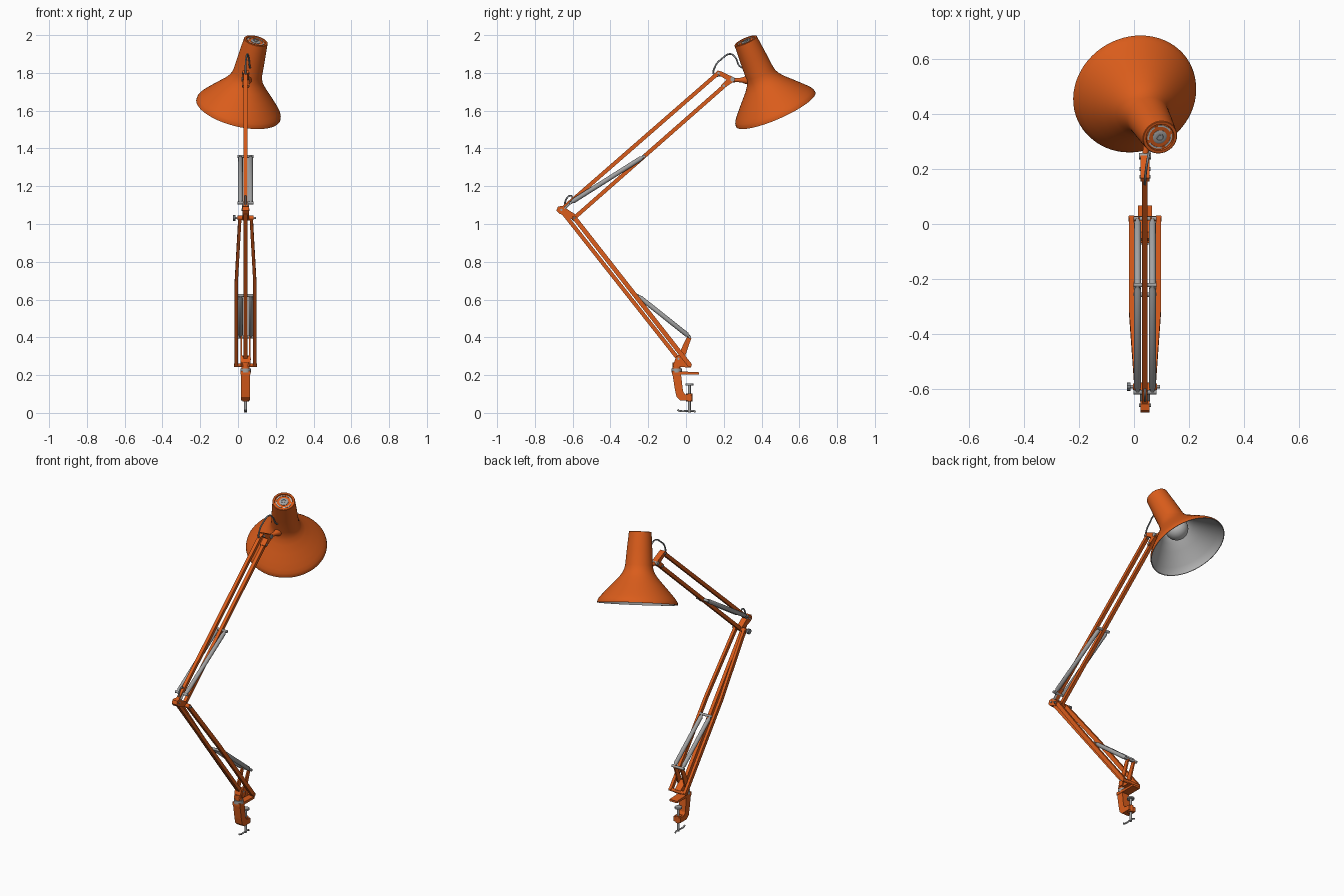
import bpy, bmesh, math
from mathutils import Vector, Matrix

if "Cube" in bpy.data.objects:
    bpy.data.objects.remove(bpy.data.objects["Cube"])

X = 0.04  # the arm stands in the plane x = 0.04


def mat(name, c):
    m = bpy.data.materials.new(name)
    m.diffuse_color = (*c, 1)
    m.use_nodes = True
    m.node_tree.nodes["Principled BSDF"].inputs["Base Color"].default_value = m.diffuse_color
    return m


ORANGE = mat("orange paint", (0.70, 0.108, 0.011))
METAL = mat("grey metal", (0.36, 0.36, 0.36))
CABLE = mat("grey cable", (0.25, 0.27, 0.29))
INNER = mat("shade lining", (0.45, 0.45, 0.45))
GLASS = mat("bulb glass", (0.52, 0.52, 0.52))


def finish(name, bm, mats, smooth=True):
    bmesh.ops.remove_doubles(bm, verts=bm.verts, dist=1e-5)
    bmesh.ops.recalc_face_normals(bm, faces=bm.faces)
    me = bpy.data.meshes.new(name)
    bm.to_mesh(me)
    bm.free()
    for m in mats:
        me.materials.append(m)
    ob = bpy.data.objects.new(name, me)
    bpy.context.collection.objects.link(ob)
    if smooth:
        bpy.ops.object.select_all(action='DESELECT')
        ob.select_set(True)
        bpy.context.view_layer.objects.active = ob
        bpy.ops.object.shade_smooth_by_angle(angle=math.radians(35))
    return ob


def lathe(name, profile, origin, axis, mats, n=24, pick=lambda i, k: 0):
    """Spin (radius, distance) points about an axis; pick gives the material per segment and step."""
    bm = bmesh.new()
    M = Matrix.Translation(origin) @ Vector(axis).to_track_quat('Z', 'Y').to_matrix().to_4x4()
    rings = [[bm.verts.new(M @ Vector((r * math.cos(2 * math.pi * k / n), r * math.sin(2 * math.pi * k / n), t)))
              for k in range(n)] if r > 0 else [bm.verts.new(M @ Vector((0, 0, t)))] for r, t in profile]
    for i, (a, b) in enumerate(zip(rings, rings[1:])):
        for k in range(n):
            j = (k + 1) % n
            vs = [a[k % len(a)], a[j % len(a)], b[j % len(b)], b[k % len(b)]]
            bm.faces.new(list(dict.fromkeys(vs))).material_index = pick(i, k)
    return finish(name, bm, mats)


def rod(name, p, q, r, m, n=16):
    p, q = Vector(p), Vector(q)
    L = (q - p).length
    return lathe(name, [(0, 0), (r, 0), (r, L), (0, L)], p, q - p, [m], n)


def pin(name, y, z, half, r, m=METAL):
    return rod(name, (X - half, y, z), (X + half, y, z), r, m)


def plate(name, pts, x0, x1, m):
    """Flat (y, z) outline made thick along x."""
    bm = bmesh.new()
    a = [bm.verts.new((x0, y, z)) for y, z in pts]
    b = [bm.verts.new((x1, y, z)) for y, z in pts]
    bm.faces.new(a)
    bm.faces.new(b)
    for i in range(len(pts)):
        j = (i + 1) % len(pts)
        bm.faces.new((a[i], a[j], b[j], b[i]))
    return finish(name, bm, [m], False)


def bar(name, path, w, h, m):
    """Rectangular bar through points, w wide along x and h deep across."""
    bm = bmesh.new()
    P = [Vector(p) for p in path]
    d = (P[-1] - P[0]).normalized()
    u = Vector((0, -d.z, d.y)).normalized() * h / 2
    s = Vector((w / 2, 0, 0))
    rings = [[bm.verts.new(p + o) for o in (s + u, u - s, -s - u, s - u)] for p in P]
    for a, b in zip(rings, rings[1:]):
        for k in range(4):
            bm.faces.new((a[k], a[(k + 1) % 4], b[(k + 1) % 4], b[k]))
    bm.faces.new(rings[0])
    bm.faces.new(rings[-1])
    return finish(name, bm, [m], False)


def wire(name, pts, r, m):
    cu = bpy.data.curves.new(name, 'CURVE')
    cu.dimensions = '3D'
    cu.bevel_depth = r
    cu.bevel_resolution = 2
    cu.resolution_u = 6
    cu.use_fill_caps = True
    sp = cu.splines.new('BEZIER')
    sp.bezier_points.add(len(pts) - 1)
    for bp, p in zip(sp.bezier_points, pts):
        bp.co = p
        bp.handle_left_type = bp.handle_right_type = 'AUTO'
    cu.materials.append(m)
    ob = bpy.data.objects.new(name, cu)
    bpy.context.collection.objects.link(ob)


# clamp: C-shaped body, table plate, screw and handle
plate("clamp_body", [(-.074, .22), (-.03, .22), (-.026, .2), (-.016, .115), (-.005, .098), (.032, .095),
                     (.032, .066), (-.03, .066), (-.05, .085), (-.058, .12)], X - .024, X + .024, ORANGE)
plate("clamp_table_plate", [(-.074, .222), (.068, .215), (.068, .203), (-.074, .203)], X - .026, X + .026, ORANGE)
rod("clamp_screw", (X, .018, .003), (X, .018, .15), .0075, METAL)
rod("clamp_pad", (X, .018, .146), (X, .018, .156), .021, METAL)
rod("clamp_screw_nut", (X, .018, .06), (X, .018, .102), .017, ORANGE)
wire("clamp_handle", [(X, -.045, .016), (X, -.035, .011), (X, .018, .0105), (X, .04, .01), (X, .05, .005)],
     .005, METAL)
rod("swivel_collar", (X, -.05, .215), (X, -.05, .236), .028, METAL, 24)
rod("swivel_socket", (X, -.05, .236), (X, -.05, .268), .022, ORANGE, 24)

# base bracket with upright spring holders
plate("base_block", [(-.07, .245), (.026, .24), (.026, .262), (-.03, .305), (-.052, .3)], X - .02, X + .02, ORANGE)
for s in (-1, 1):
    x = X + s * .022
    plate("bracket_side", [(-.052, .25), (-.025, .25), (-.005, .3), (.028, .395), (.022, .412), (.008, .408),
                           (-.056, .275)], x - .004, x + .004, ORANGE)
pin("base_front_pin", -.04, .287, .028, .006)
pin("base_rear_pin", .02, .252, .06, .01, ORANGE)
pin("lower_spring_anchor", .02, .402, .042, .008)

# lower arm: central bar and a tapering pair
bar("lower_centre_bar", [(X, -.04, .285), (X, -.655, 1.065)], .02, .021, ORANGE)
for s in (-1, 1):
    a, b = Vector((X + s * .049, .022, .25)), Vector((X + s * .03, -.592, 1.035))
    mid = a.lerp(b, .57)
    mid.x = a.x
    bar("lower_side_bar", [a, mid, b], .017, .024, ORANGE)

# elbow
plate("elbow_plate", [(-.686, 1.072), (-.678, 1.092), (-.655, 1.096), (-.585, 1.05), (-.576, 1.03),
                      (-.592, 1.018), (-.64, 1.045), (-.672, 1.055)], X - .017, X + .017, ORANGE)
pin("elbow_upper_pin", -.66, 1.075, .021, .006)
pin("elbow_lower_pin", -.592, 1.032, .043, .012, ORANGE)
pin("elbow_lower_axle", -.592, 1.032, .054, .006)
rod("elbow_knob", (X - .066, -.592, 1.032), (X - .052, -.592, 1.032), .016, CABLE, 10)
wire("elbow_cable", [(X, -.645, 1.085), (X, -.632, 1.135), (X, -.612, 1.15), (X, -.59, 1.13), (X, -.575, 1.14)],
     .0045, CABLE)
pin("upper_spring_anchor", -.612, 1.112, .042, .008)
for s in (-1, 1):
    rod("spring_strut", (X + s * .012, -.645, 1.08), (X + s * .012, -.612, 1.112), .006, METAL)

# upper arm
bar("upper_top_bar", [(X, -.66, 1.075), (X, .175, 1.803)], .02, .021, ORANGE)
bar("upper_bottom_bar", [(X, -.592, 1.032), (X, .215, 1.742)], .02, .021, ORANGE)

# paired tension springs with narrowed ends
for label, p, q in (("lower", (.02, .402), (-.257, .622)), ("upper", (-.612, 1.112), (-.222, 1.358))):
    pin(label + "_spring_crossbar", *q, .042, .008)
    for s in (-1, 1):
        a, b = Vector((X + s * .027, *p)), Vector((X + s * .027, *q))
        L = (b - a).length
        lathe(label + "_spring", [(0, 0), (.008, 0), (.008, .012), (.0125, .02), (.0125, L - .02),
                                  (.008, L - .012), (.008, L), (0, L)], a, b - a, [METAL], 16)

# head bracket
plate("head_bracket", [(.155, 1.8), (.168, 1.812), (.186, 1.808), (.255, 1.775), (.258, 1.757), (.205, 1.722),
                       (.188, 1.72), (.184, 1.732), (.215, 1.763)], X - .017, X + .017, ORANGE)
pin("head_top_pin", .172, 1.798, .02, .007)
pin("head_bottom_pin", .2, 1.732, .02, .007)
pin("head_tilt_pin", .247, 1.766, .022, .012)
lathe("head_stalk", [(0, 0), (.012, 0), (.011, .03), (.013, .05), (.022, .075), (.022, .1), (0, .1)],
      (X, .245, 1.762), (.012, .095, 0), [ORANGE], 20)

# shade: one closed shell with a grey lining, straight cone and a crisp lip
CAP = Vector((.095, .315, 1.971))
AXIS = Vector((-.227, .391, -.892)).normalized()
outer = [(0, .006), (.05, .006), (.052, 0), (.062, 0), (.064, .002), (.072, .1), (.078, .19), (.083, .214),
         (.093, .236), (.112, .262), (.148, .301), (.182, .338), (.208, .367), (.221, .384), (.227, .395),
         (.2295, .409)]
inner = [(.225, .409), (.222, .396), (.203, .369), (.143, .304), (.107, .266), (.088, .239), (.075, .2),
         (.06, .03), (0, .03)]
lathe("shade", outer + inner, CAP, AXIS, [ORANGE, INNER], 64, lambda i, k: int(i >= len(outer) - 1))

# cap details: broken vent ring and grey centre fitting
lathe("vent_ring", [(.04, .008), (.04, .004), (.046, .004), (.046, .008)], CAP, AXIS, [GLASS, ORANGE], 40,
      lambda i, k: int(k % 10 < 2))
lathe("cap_fitting", [(0, .004), (.012, .004), (.013, .002), (.022, .002), (.026, .004), (.026, .01)],
      CAP, AXIS, [METAL], 32)
rod("cap_screw", CAP + AXIS * .001, CAP + AXIS * .012, .008, METAL)

# lamp holder and bulb
rod("lamp_holder", CAP + AXIS * .03, CAP + AXIS * .17, .032, METAL, 24)
R, c = .066, .262
lathe("bulb", [(0, .16), (.028, .16), (.032, .19)] +
      [(R * math.sin(a), c - R * math.cos(a)) for a in [math.radians(40 + 10 * k) for k in range(14)]] +
      [(0, c + R)], CAP, AXIS, [GLASS], 32)

# power cable looping from the arm into the shade
wire("head_cable", [(X, .2, 1.79), (X, .15, 1.79), (X, .155, 1.835), (X + .003, .19, 1.875), (X + .01, .235, 1.9),
                    (X + .016, .262, 1.88), (X + .022, .285, 1.835), (X + .028, .33, 1.82)], .0045, CABLE)
